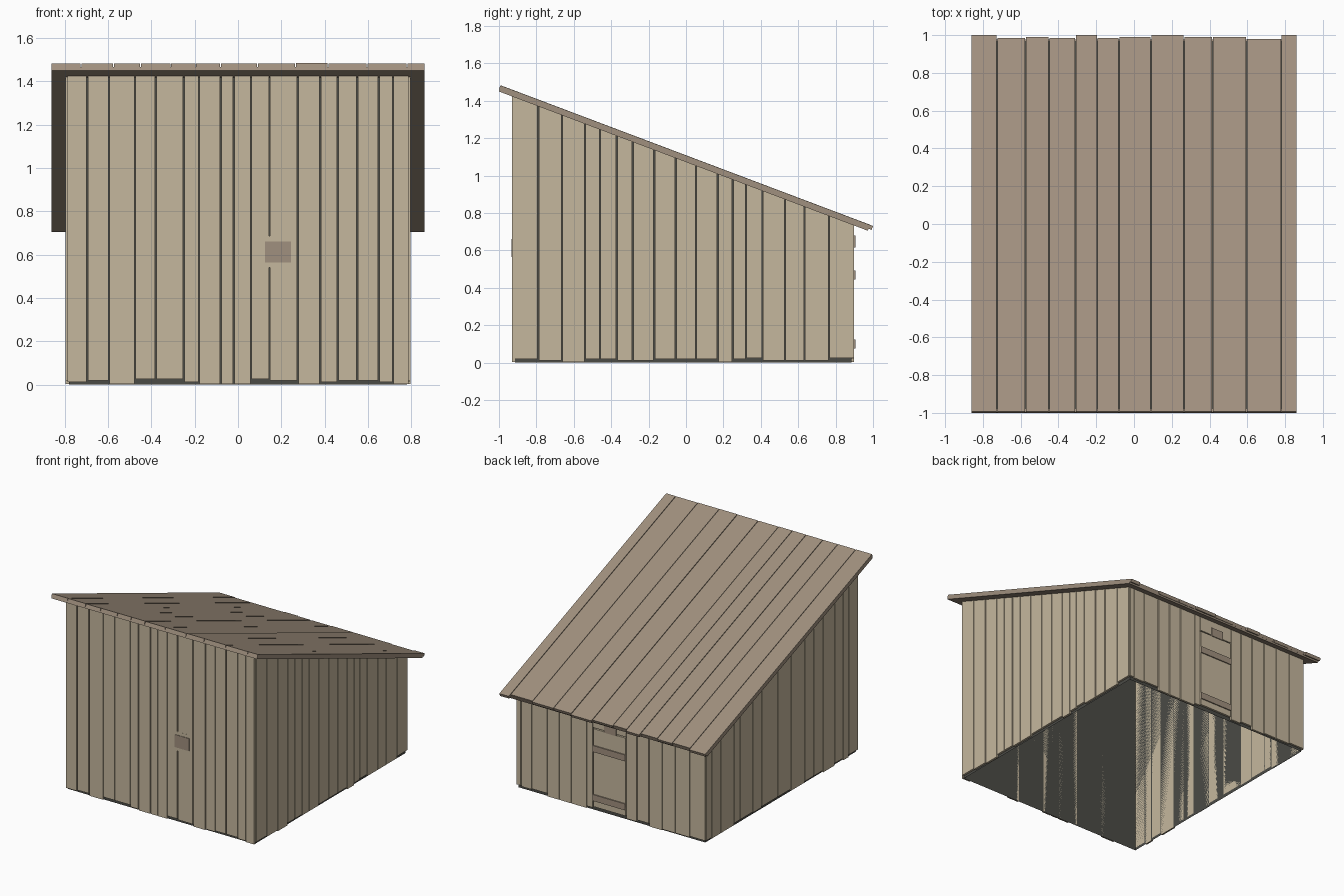
import bpy
import bmesh
import random

random.seed(4)
cube = bpy.data.objects.get("Cube")
if cube:
    bpy.data.objects.remove(cube, do_unlink=True)


def material(name, rgb):
    m = bpy.data.materials.new(name)
    m.use_nodes = True
    m.diffuse_color = (*rgb, 1)
    m.node_tree.nodes["Principled BSDF"].inputs["Base Color"].default_value = (*rgb, 1)
    return m


WALL = material("pale wood", (0.558, 0.474, 0.337))
ROOF = material("brown wood", (0.352, 0.279, 0.209))
DARK = material("dark backing", (0.069, 0.069, 0.06))


def under(y, lift=0.0):
    """Height of the sloping roof underside at y."""
    return 1.45 - 0.3775 * (y + 1) + lift


def add_box(bm, x0, x1, y0, y1, low, high, lean=0.0, open_ends=False):
    """Box whose low and high may be heights or functions of y."""
    rings = []
    for level, shift in ((low, 0), (high, lean)):
        ring = []
        for x, y in ((x0, y0), (x1, y0), (x1, y1), (x0, y1)):
            y += shift
            ring.append(bm.verts.new((x, y, level(y) if callable(level) else level)))
        rings.append(ring)
    a, b = rings
    if not open_ends:
        bm.faces.new(a[::-1])
        bm.faces.new(b)
    for i in range(4):
        j = (i + 1) % 4
        bm.faces.new((a[i], a[j], b[j], b[i]))


def finish(name, bm, mat):
    mesh = bpy.data.meshes.new(name)
    bm.to_mesh(mesh)
    bm.free()
    mesh.materials.append(mat)
    obj = bpy.data.objects.new(name, mesh)
    bpy.context.collection.objects.link(obj)


def box(name, mat, *args, **kw):
    bm = bmesh.new()
    add_box(bm, *args, **kw)
    finish(name, bm, mat)


def planks(name, edges, inner, outer, along_x):
    """A row of upright boards with narrow gaps and uneven feet."""
    bm = bmesh.new()
    lo, hi = sorted((inner, outer))
    for a, b in zip(edges, edges[1:]):
        foot = random.choice((0.004, 0.012, 0.02, 0.026))
        a, b = a + 0.003, b - 0.003
        span = (a, b, lo, hi) if along_x else (lo, hi, a, b)
        add_box(bm, *span, foot, under)
    finish(name, bm, WALL)


# Hollow backing shell, open underneath
box("inner_shell", DARK, -0.78, 0.78, -0.915, 0.884, 0, under, open_ends=True)

# Plank walls
planks("front_wall", [-.79, -.695, -.595, -.475, -.38, -.25, -.18, -.08, -.02, .06,
                      .145, .275, .38, .46, .55, .65, .715, .79], -0.915, -0.93, True)
planks("left_wall", [-.92, -.79, -.663, -.54, -.46, -.37, -.285, -.17, -.055, .053,
                     .17, .25, .32, .41, .53, .633, .765, .893], 0.78, 0.795, False)
planks("right_wall", [-.92, -.81, -.74, -.64, -.5, -.39, -.28, -.12, .04, .23, .34,
                      .49, .56, .72, .83, .893], -0.78, -0.795, False)
planks("back_wall_left", [.15, .2, .33, .43, .53, .66, .75, .79], 0.884, 0.898, True)
planks("back_wall_right", [-.79, -.66, -.54, -.43, -.32, -.22, -.13], 0.884, 0.898, True)

# Back door with lintel, two battens and a small plate above
box("door_lintel", WALL, -0.127, 0.147, 0.884, 0.898, 0.626, under)
box("door", WALL, -0.125, 0.145, 0.884, 0.899, 0.03, 0.618)
for name, z in (("lower_batten", 0.1), ("upper_batten", 0.47)):
    box(name, ROOF, -0.125, 0.145, 0.897, 0.907, z - 0.024, z + 0.024)
box("door_plate", ROOF, -0.05, 0.05, 0.897, 0.905, 0.615, 0.68)

# Small front hatch on a wall-coloured patch
box("hatch_patch", WALL, 0.125, 0.245, -0.9305, -0.915, 0.54, 0.685)
box("hatch", ROOF, 0.125, 0.245, -0.934, -0.915, 0.565, 0.66)

# Roof deck, dark underlay and boards with uneven rear ends
box("roof_deck", ROOF, -0.86, 0.86, -1, 0.972, under, lambda y: under(y, 0.018), lean=0.006)
box("roof_underlay", DARK, -0.855, 0.855, -0.98, 0.968,
    lambda y: under(y, 0.016), lambda y: under(y, 0.021))
edges = [-.862, -.725, -.575, -.45, -.31, -.195, -.08, .09, .265, .415, .595, .78, .862]
ends = [1, .985, .99, .985, 1, .985, .99, 1, .99, .99, .98, 1]
bm = bmesh.new()
for a, b, end in zip(edges, edges[1:], ends):
    top = random.uniform(0.034, 0.037)
    add_box(bm, a + 0.002, b - 0.002, -1, end - 0.008,
            lambda y: under(y, 0.012), lambda y: under(y, top), lean=0.008)
finish("roof_boards", bm, ROOF)
